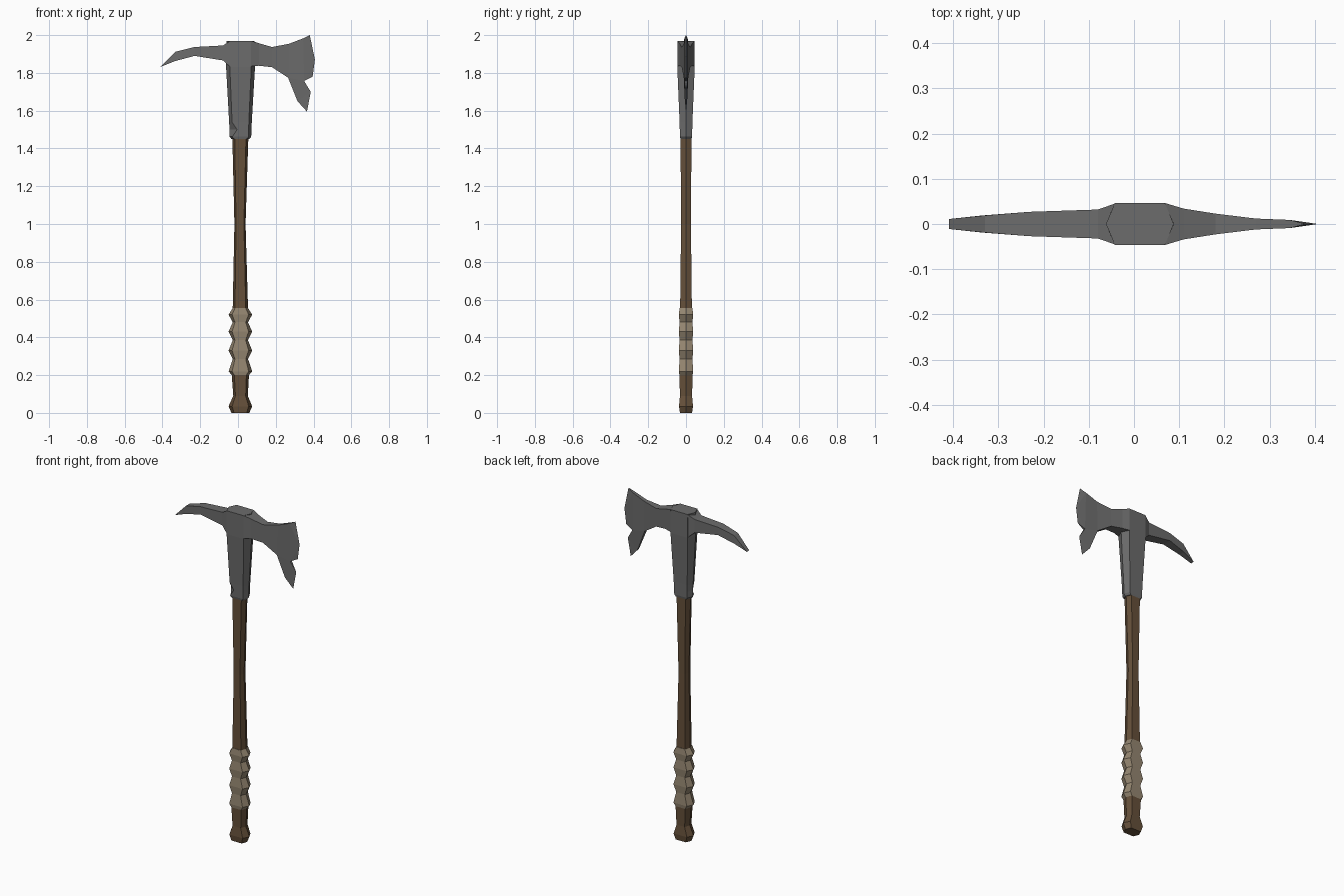
import bpy, bmesh

if "Cube" in bpy.data.objects:
    bpy.data.objects.remove(bpy.data.objects["Cube"])


def material(name, rgb):
    m = bpy.data.materials.new(name)
    m.diffuse_color = (*rgb, 1)
    m.use_nodes = True
    m.node_tree.nodes["Principled BSDF"].inputs["Base Color"].default_value = m.diffuse_color
    return m


wood = material("wood", (0.13, 0.08, 0.042))
wrap = material("wrap", (0.30, 0.24, 0.165))
steel = material("steel", (0.15, 0.15, 0.15))


def finish(name, bm, mat):
    bmesh.ops.remove_doubles(bm, verts=bm.verts, dist=0.0004)
    bmesh.ops.recalc_face_normals(bm, faces=bm.faces)
    me = bpy.data.meshes.new(name)
    bm.to_mesh(me)
    bm.free()
    me.materials.append(mat)
    ob = bpy.data.objects.new(name, me)
    bpy.context.collection.objects.link(ob)
    return ob


def hex_loft(name, rings, mat, flat=0.7):
    """Stack of six-sided rings (z, x_left, x_right, half_depth)."""
    bm = bmesh.new()
    loops = []
    for z, x0, x1, h in rings:
        c, r = (x0 + x1) / 2, (x1 - x0) / 2
        f = r * flat
        pts = [(x1, 0), (c + f, h), (c - f, h), (x0, 0), (c - f, -h), (c + f, -h)]
        loops.append([bm.verts.new((x, y, z)) for x, y in pts])
    for a, b in zip(loops, loops[1:]):
        for i in range(6):
            j = (i + 1) % 6
            bm.faces.new((a[i], a[j], b[j], b[i]))
    bm.faces.new(loops[0])
    bm.faces.new(loops[-1])
    return finish(name, bm, mat)


def plate(name, outline, polys, mat):
    """Outline of (x, z, half_thickness), mirrored in y, sharp where thickness is 0."""
    bm = bmesh.new()
    front = [bm.verts.new((x, -h, z)) for x, z, h in outline]
    back = [bm.verts.new((x, h, z)) for x, z, h in outline]
    for p in polys:
        bm.faces.new([front[i] for i in p])
        bm.faces.new([back[i] for i in p])
    n = len(outline)
    for i in range(n):
        j = (i + 1) % n
        bm.faces.new((front[i], front[j], back[j], back[i]))
    return finish(name, bm, mat)


# Wooden pommel
hex_loft("pommel", [(0, -0.035, 0.06, 0.032), (0.035, -0.05, 0.075, 0.037),
                    (0.09, -0.025, 0.052, 0.032), (0.20, -0.033, 0.058, 0.035)], wood)

# Wrapped grip: ridges and valleys
grip = [(0.20, -0.033, 0.058, 0.035)]
for ridge, valley in ((0.22, 0.285), (0.33, 0.385), (0.43, 0.48), (0.52, 0.555)):
    grip += [(ridge, -0.05, 0.075, 0.038), (valley, -0.028, 0.053, 0.034)]
hex_loft("grip", grip, wrap)

# Wooden shaft
hex_loft("shaft", [(0.555, -0.028, 0.053, 0.031), (1.0, -0.019, 0.040, 0.026),
                   (1.46, -0.030, 0.055, 0.029)], wood)

# Steel socket, with a small nick on the front left corner
socket = hex_loft("socket", [(1.45, -0.035, 0.060, 0.029), (1.462, -0.045, 0.070, 0.032),
                             (1.50, -0.045, 0.071, 0.033), (1.54, -0.047, 0.073, 0.034),
                             (1.83, -0.063, 0.090, 0.046), (1.97, -0.062, 0.088, 0.046)],
                  steel, 0.74)
for v in socket.data.vertices:
    if abs(v.co.z - 1.50) < 0.001 and v.co.y < -0.01 and v.co.x < 0:
        v.co.x = -0.005

# Curved pick on the left
plate("pick", [(-0.04, 1.97, 0.046), (-0.08, 1.945, 0.032), (-0.23, 1.937, 0.027),
               (-0.33, 1.912, 0.019), (-0.41, 1.832, 0.011), (-0.335, 1.862, 0.019),
               (-0.23, 1.89, 0.027), (-0.08, 1.866, 0.032), (-0.04, 1.83, 0.046)],
      [(0, 1, 7, 8), (1, 2, 6, 7), (2, 3, 5, 6), (3, 4, 5)], steel)

# Bearded blade on the right
plate("blade", [(0.07, 1.97, 0.046), (0.11, 1.957, 0.034), (0.18, 1.937, 0.023),
                (0.27, 1.954, 0.012), (0.345, 1.983, 0.009), (0.38, 2.0, 0),
                (0.407, 1.87, 0), (0.395, 1.78, 0), (0.35, 1.757, 0.007),
                (0.385, 1.70, 0), (0.365, 1.595, 0), (0.315, 1.65, 0.006),
                (0.265, 1.775, 0.012), (0.18, 1.83, 0.023), (0.11, 1.838, 0.034),
                (0.07, 1.835, 0.046)],
      [(0, 1, 14, 15), (1, 2, 13, 14), (2, 3, 12, 13), (3, 4, 8, 12),
       (4, 5, 6), (4, 6, 8), (6, 7, 8), (8, 9, 11, 12), (9, 10, 11)], steel)
